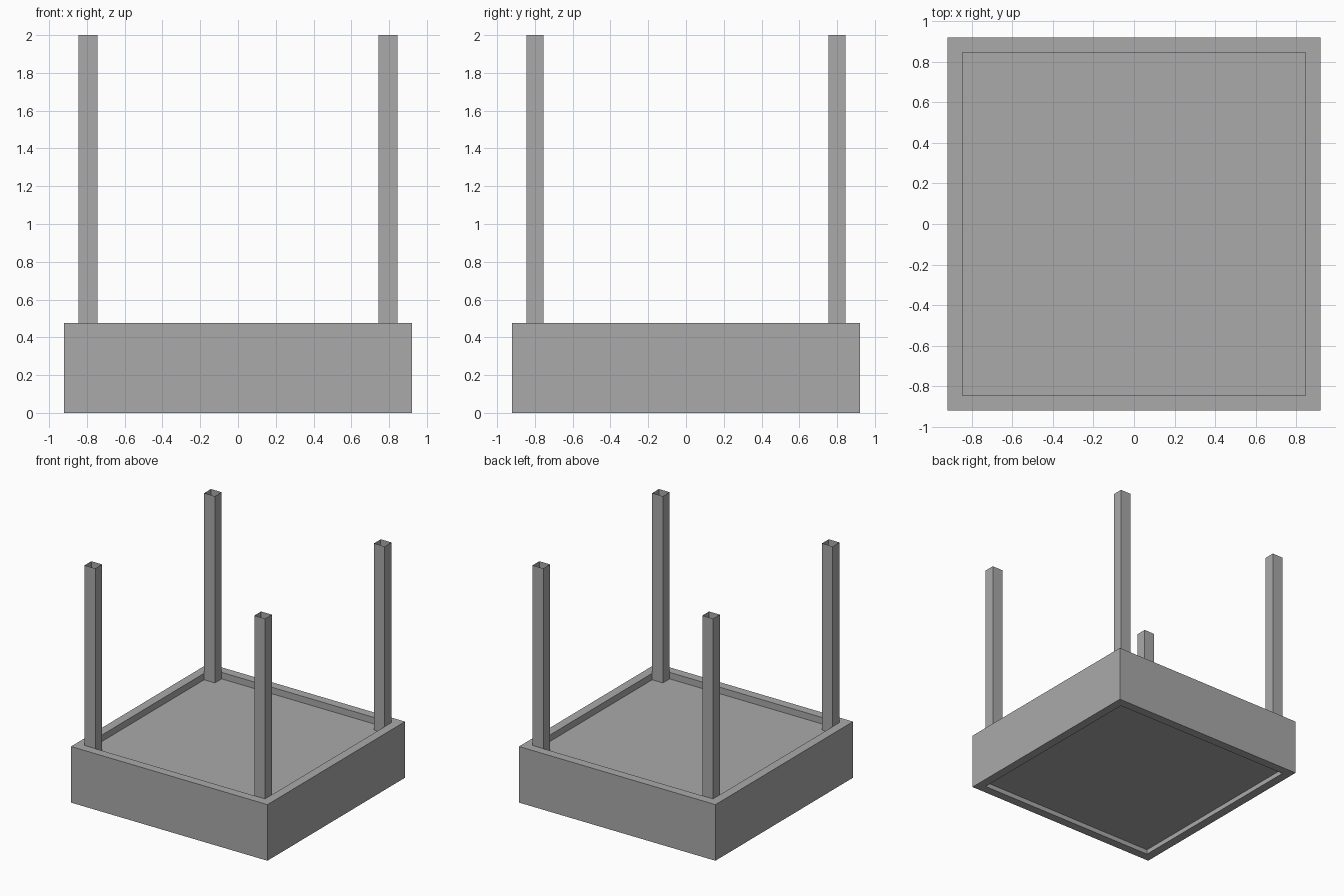
import bpy, bmesh
from mathutils import Matrix, Vector

if "Cube" in bpy.data.objects:
    bpy.data.objects.remove(bpy.data.objects["Cube"])

grey = bpy.data.materials.new("plain grey")
grey.diffuse_color = (0.4, 0.4, 0.4, 1)
grey.use_nodes = True
grey.node_tree.nodes["Principled BSDF"].inputs["Base Color"].default_value = grey.diffuse_color


def box(bm, lo, hi):
    lo, hi = Vector(lo), Vector(hi)
    m = Matrix.Translation((lo + hi) / 2) @ Matrix.Diagonal((*(hi - lo), 1))
    bmesh.ops.create_cube(bm, size=1, matrix=m)


def finish(bm, name):
    bm.normal_update()
    me = bpy.data.meshes.new(name)
    bm.to_mesh(me)
    bm.free()
    me.materials.append(grey)
    ob = bpy.data.objects.new(name, me)
    bpy.context.collection.objects.link(ob)


# square base with recessed panels on top and underneath
OUT, RIM, HEIGHT = 0.92, 0.075, 0.475
bm = bmesh.new()
box(bm, (-OUT, -OUT, 0), (OUT, OUT, HEIGHT))
bm.normal_update()
for up, depth in ((1, 0.055), (-1, 0.04)):
    face = next(f for f in bm.faces if f.normal.z * up > 0.9 and f.calc_area() > 1)
    # inner rim edge, then a straight drop to the panel
    bmesh.ops.inset_region(bm, faces=[face], thickness=RIM, use_even_offset=True)
    walls = bmesh.ops.extrude_face_region(bm, geom=[face])
    moved = [v for v in walls["geom"] if isinstance(v, bmesh.types.BMVert)]
    bmesh.ops.translate(bm, verts=moved, vec=(0, 0, -up * depth))
    if face.is_valid:
        bmesh.ops.delete(bm, geom=[face], context='FACES_ONLY')
    bm.normal_update()
bmesh.ops.recalc_face_normals(bm, faces=bm.faces)
finish(bm, "base_frame")

# open-ended thin square posts standing on the panel in each corner
for sx, side in ((-1, "left"), (1, "right")):
    for sy, end in ((-1, "front"), (1, "back")):
        bm = bmesh.new()
        xs = sorted((sx * 0.845, sx * 0.745))
        ys = sorted((sy * 0.845, sy * 0.755))
        box(bm, (xs[0], ys[0], HEIGHT - 0.055), (xs[1], ys[1], 2))
        bm.normal_update()
        ends = [f for f in bm.faces if abs(f.normal.z) > 0.9]
        bmesh.ops.delete(bm, geom=ends, context='FACES_ONLY')
        finish(bm, f"{end}_{side}_post")
